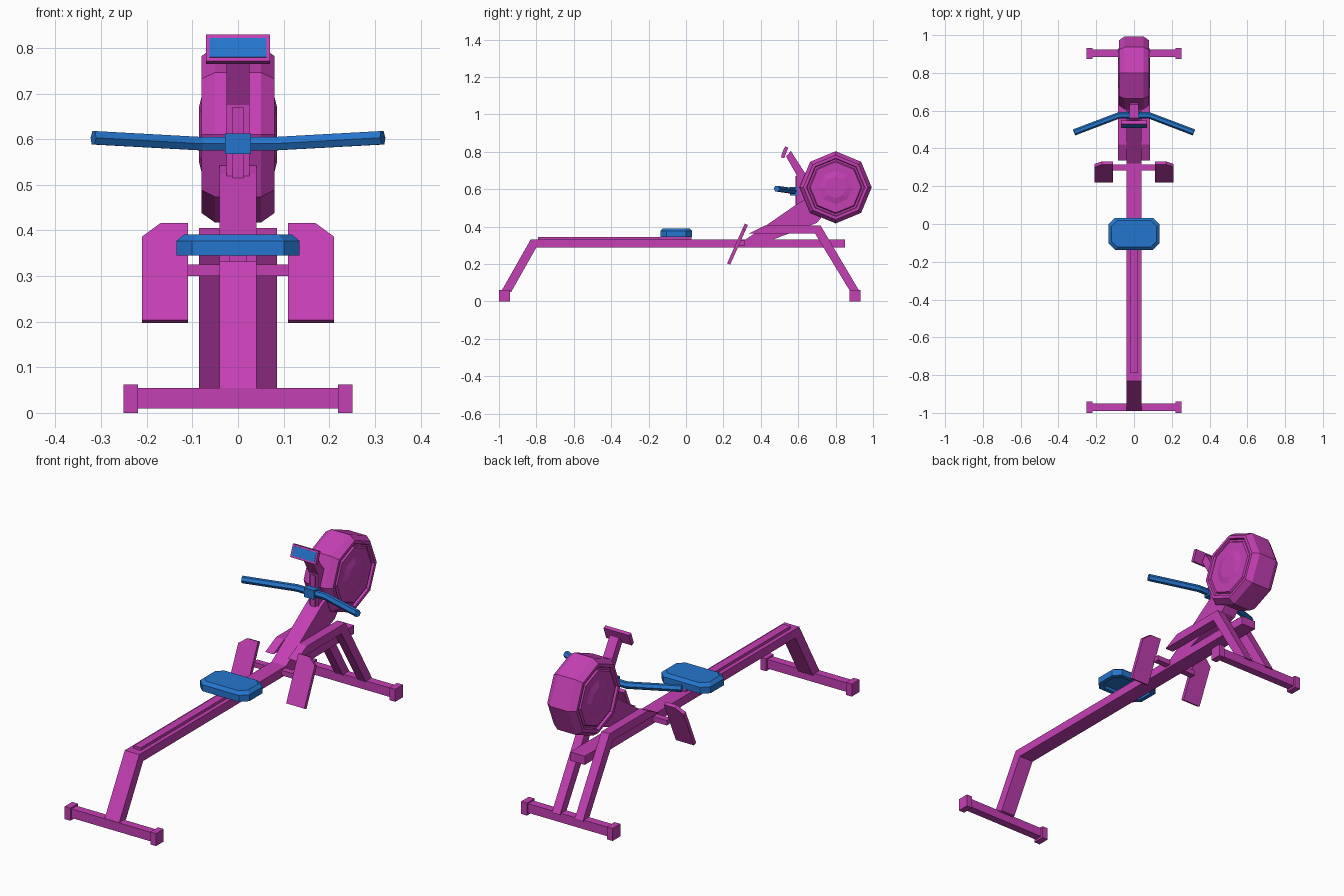
import bpy, bmesh, math
from mathutils import Matrix, Vector

if "Cube" in bpy.data.objects:
    bpy.data.objects.remove(bpy.data.objects["Cube"], do_unlink=True)


def material(name, rgb):
    m = bpy.data.materials.new(name)
    m.use_nodes = True
    m.diffuse_color = (*rgb, 1)
    m.node_tree.nodes["Principled BSDF"].inputs["Base Color"].default_value = (*rgb, 1)
    return m


MAGENTA = material("magenta", (0.56, 0.05, 0.46))
BLUE = material("blue", (0.018, 0.18, 0.61))


def finish(name, bm, mat):
    bmesh.ops.recalc_face_normals(bm, faces=bm.faces)
    mesh = bpy.data.meshes.new(name)
    bm.to_mesh(mesh)
    bm.free()
    mesh.materials.append(mat)
    ob = bpy.data.objects.new(name, mesh)
    bpy.context.collection.objects.link(ob)
    return ob


def box(name, low, high, mat=MAGENTA):
    low, high = Vector(low), Vector(high)
    bm = bmesh.new()
    bmesh.ops.create_cube(bm, size=1)
    bmesh.ops.scale(bm, vec=high - low, verts=bm.verts)
    bmesh.ops.translate(bm, vec=(low + high) / 2, verts=bm.verts)
    return finish(name, bm, mat)


def side_profile(name, points, x0, x1, mat=MAGENTA):
    """Extrude a (y, z) outline across the width from x0 to x1."""
    bm = bmesh.new()
    face = bm.faces.new([bm.verts.new((x0, y, z)) for y, z in points])
    ext = bmesh.ops.extrude_face_region(bm, geom=[face])["geom"]
    moved = [v for v in ext if isinstance(v, bmesh.types.BMVert)]
    bmesh.ops.translate(bm, vec=(x1 - x0, 0, 0), verts=moved)
    return finish(name, bm, mat)


# Feet: cross bar with square end caps
for name, y in (("front_foot", -0.97), ("back_foot", 0.903)):
    box(name + "_bar", (-0.23, y - 0.02, 0.01), (0.23, y + 0.02, 0.055))
    for side, s in (("left", 1), ("right", -1)):
        x = s * 0.235
        box(f"{name}_{side}_cap", (x - 0.016, y - 0.03, 0), (x + 0.016, y + 0.03, 0.062))

# Main rail with its front leg, and the seat track on top
side_profile("rail_and_front_leg",
             [(-0.99, 0.05), (-0.83, 0.332), (0.85, 0.332), (0.85, 0.289),
              (-0.80, 0.289), (-0.935, 0.05)], -0.04, 0.04)
box("seat_track", (-0.02, -0.79, 0.33), (0.02, 0.03, 0.345))

# Bent side frames: pointed bar running back into the rear leg
for side, s in (("left", 1), ("right", -1)):
    side_profile(f"{side}_rear_frame",
                 [(0.335, 0.363), (0.42, 0.405), (0.72, 0.405), (0.93, 0.05),
                  (0.88, 0.05), (0.69, 0.363)], s * 0.04, s * 0.085)

# Neck rising to the flywheel, post and display arm
side_profile("neck", [(0.31, 0.325), (0.60, 0.525), (0.75, 0.60), (0.75, 0.48),
                      (0.70, 0.42), (0.45, 0.325)], -0.04, 0.04)
box("post", (-0.025, 0.592, 0.48), (0.025, 0.68, 0.69))
box("post_slot_plate", (-0.0125, 0.586, 0.50), (0.0125, 0.60, 0.67))
side_profile("display_arm", [(0.535, 0.775), (0.592, 0.675), (0.64, 0.68), (0.56, 0.805)],
             -0.025, 0.025)

# Display: tilted housing with a thin screen plate
side_profile("display", [(0.508, 0.771), (0.53, 0.829), (0.547, 0.823), (0.525, 0.765)],
             -0.07, 0.07)
side_profile("display_screen", [(0.5095, 0.78), (0.5255, 0.822), (0.530, 0.820), (0.514, 0.778)],
             -0.062, 0.062, BLUE)

# Eight-sided flywheel: bevelled rim, recessed ring and raised hub on each side
half = [(0.193, 0.05), (0.172, 0.08), (0.156, 0.08), (0.152, 0.068), (0.142, 0.068),
        (0.136, 0.078), (0.09, 0.078), (0.058, 0.086)]
profile = half[::-1] + [(r, -x) for r, x in half]
bm = bmesh.new()
rings = []
for r, x in profile:
    ring = []
    for i in range(8):
        a = i * math.tau / 8
        ring.append(bm.verts.new((x, 0.80 + r * math.cos(a), 0.61 + r * math.sin(a))))
    rings.append(ring)
for a, b in zip(rings, rings[1:]):
    for i in range(8):
        j = (i + 1) % 8
        bm.faces.new((a[i], a[j], b[j], b[i]))
bm.faces.new(rings[0])
bm.faces.new(rings[-1])
finish("flywheel", bm, MAGENTA)

# Handle: bent six-sided grip and its centre block
curve = bpy.data.curves.new("handle", "CURVE")
curve.dimensions = "3D"
curve.twist_mode = "Z_UP"
curve.bevel_depth = 0.017
curve.bevel_resolution = 1
curve.use_fill_caps = True
spline = curve.splines.new("POLY")
path = [(-0.317, 0.485, 0.603), (-0.08, 0.575, 0.59), (0.08, 0.575, 0.59), (0.317, 0.485, 0.603)]
spline.points.add(len(path) - 1)
for p, co in zip(spline.points, path):
    p.co = (*co, 1)
temp = bpy.data.objects.new("handle_path", curve)
bpy.context.collection.objects.link(temp)
bpy.context.view_layer.update()
graph = bpy.context.evaluated_depsgraph_get()
bm = bmesh.new()
bm.from_mesh(bpy.data.meshes.new_from_object(temp.evaluated_get(graph)))
bpy.data.objects.remove(temp, do_unlink=True)
for f in bm.faces:
    f.smooth = False
finish("handle", bm, BLUE)
box("handle_block", (-0.028, 0.555, 0.567), (0.028, 0.597, 0.612), BLUE)

# Footrests: axle and two tilted plates with the outer top corner cut
box("footrest_axle", (-0.115, 0.283, 0.30), (0.115, 0.315, 0.325))
for side, s in (("left", 1), ("right", -1)):
    outline = [(0.11, 0), (0.21, 0), (0.21, 0.20), (0.17, 0.232), (0.11, 0.232)]
    bm = bmesh.new()
    face = bm.faces.new([bm.verts.new((s * x, 0, z)) for x, z in outline])
    ext = bmesh.ops.extrude_face_region(bm, geom=[face])["geom"]
    bmesh.ops.translate(bm, vec=(0, 0.018, 0),
                        verts=[v for v in ext if isinstance(v, bmesh.types.BMVert)])
    bmesh.ops.rotate(bm, cent=(0, 0, 0), matrix=Matrix.Rotation(-math.radians(24), 3, "X"),
                     verts=bm.verts)
    bmesh.ops.translate(bm, vec=(0, 0.22, 0.204), verts=bm.verts)
    finish(f"{side}_footrest", bm, MAGENTA)

# Seat: cushion with cut corners, bevelled top and hollow underside
bm = bmesh.new()


def seat_ring(hx, hy, cut, z):
    pts = []
    for sx, sy in ((1, 1), (-1, 1), (-1, -1), (1, -1)):
        corner = [(sx * hx, sy * (hy - cut)), (sx * (hx - cut), sy * hy)]
        pts += corner if sx * sy > 0 else corner[::-1]
    return [bm.verts.new((x, y - 0.052, z)) for x, y in pts]


layers = [seat_ring(0.11, 0.06, 0.03, 0.358), seat_ring(0.115, 0.065, 0.03, 0.345),
          seat_ring(0.135, 0.085, 0.034, 0.345), seat_ring(0.135, 0.085, 0.034, 0.377),
          seat_ring(0.118, 0.07, 0.03, 0.391)]
for a, b in zip(layers, layers[1:]):
    for i in range(8):
        j = (i + 1) % 8
        bm.faces.new((a[i], a[j], b[j], b[i]))
bm.faces.new(layers[0])
bm.faces.new(layers[-1])
finish("seat", bm, BLUE)
